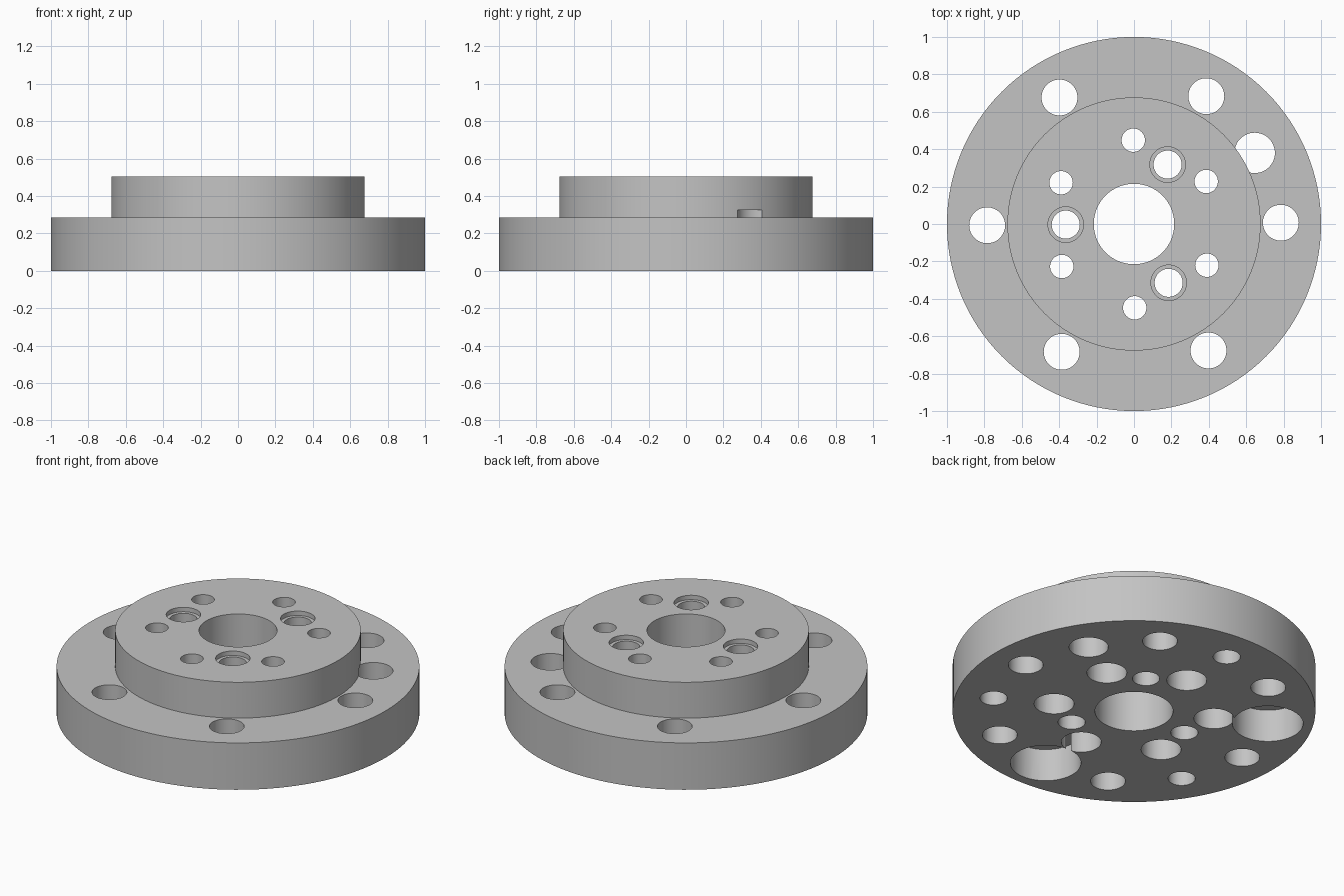
import bpy, bmesh, math

if "Cube" in bpy.data.objects:
    bpy.data.objects.remove(bpy.data.objects["Cube"])

grey = bpy.data.materials.new("machined_grey")
grey.diffuse_color = (0.55, 0.55, 0.55, 1)
grey.use_nodes = True
grey.node_tree.nodes["Principled BSDF"].inputs["Base Color"].default_value = grey.diffuse_color

TWIST = 0.5      # small angular offset of the hole pattern, degrees
PLATE_TOP = 0.285
BOSS_TOP = 0.503


def lathe(name, profile, segments, centre=(0, 0), ring=False):
    """Spin (radius, z) points; ring=True closes the profile around a bore."""
    bm = bmesh.new()
    loops = []
    for r, z in profile:
        loops.append([bm.verts.new((centre[0] + r * math.cos(math.tau * i / segments),
                                    centre[1] + r * math.sin(math.tau * i / segments), z))
                      for i in range(segments)])
    pairs = list(zip(loops, loops[1:]))
    if ring:
        pairs.append((loops[-1], loops[0]))
    else:
        bm.faces.new(loops[0])
        bm.faces.new(loops[-1])
    for a, b in pairs:
        for i in range(segments):
            j = (i + 1) % segments
            bm.faces.new((a[i], a[j], b[j], b[i]))
    bmesh.ops.recalc_face_normals(bm, faces=bm.faces)
    mesh = bpy.data.meshes.new(name)
    bm.to_mesh(mesh)
    bm.free()
    mesh.materials.append(grey)
    obj = bpy.data.objects.new(name, mesh)
    bpy.context.collection.objects.link(obj)
    return obj


# Stepped flange: wide plate, raised boss, central bore
flange = lathe("flange", [(0.215, 0), (1, 0), (1, PLATE_TOP), (0.677, PLATE_TOP),
                          (0.677, BOSS_TOP), (0.215, BOSS_TOP)], 128, ring=True)

cutters = []


def drill(name, distance, angles, profile):
    for angle in angles:
        t = math.radians(angle + TWIST)
        centre = (distance * math.cos(t), distance * math.sin(t))
        cutters.append(lathe(name, profile, 48, centre))


# Outer bolt holes, straight through the plate
drill("outer_hole", 0.785, range(0, 360, 60), [(0.096, -0.1), (0.096, 0.4)])
# Small blind holes from below
drill("blind_hole", 0.787, (90, 210, 330), [(0.075, -0.1), (0.075, 0.2)])
# Wide shallow pockets from below
drill("wide_pocket", 0.75, (150, 270), [(0.195, -0.1), (0.195, 0.198)])
# Pocket that breaks through the plate and nicks the boss
drill("side_pocket", 0.749, (30,), [(0.108, -0.1), (0.108, 0.325)])
# Boss bolt holes with counterbores from below
drill("boss_hole", 0.448, range(30, 390, 60),
      [(0.11, -0.1), (0.11, 0.32), (0.0625, 0.32), (0.0625, 0.6)])
# Inner holes with shallow counterbores on the boss face
drill("inner_hole", 0.365, (60, 180, 300),
      [(0.075, -0.1), (0.075, BOSS_TOP - 0.027), (0.095, BOSS_TOP - 0.027), (0.095, 0.6)])

# Cut every hole and bake the result
for cutter in cutters:
    mod = flange.modifiers.new("cut", 'BOOLEAN')
    mod.operation = 'DIFFERENCE'
    mod.solver = 'EXACT'
    mod.object = cutter
bpy.context.view_layer.update()
baked = bpy.data.meshes.new_from_object(
    flange.evaluated_get(bpy.context.evaluated_depsgraph_get()))
flange.modifiers.clear()
flange.data = baked
for cutter in cutters:
    bpy.data.objects.remove(cutter)

# Smooth round walls, crisp rims
bpy.context.view_layer.objects.active = flange
flange.select_set(True)
bpy.ops.object.shade_smooth_by_angle(angle=math.radians(30))
